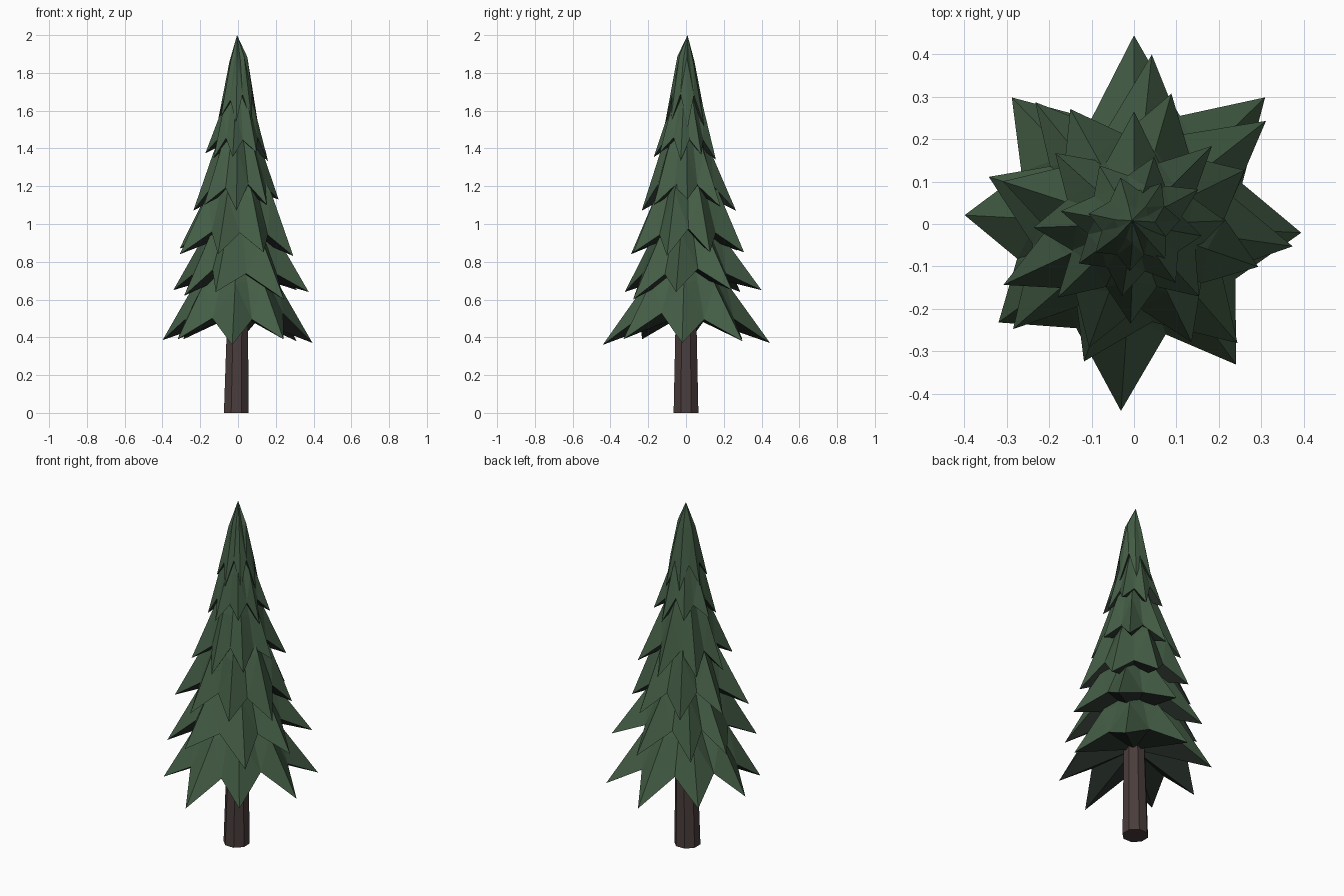
import bpy
import bmesh
import random
from math import sin, cos, radians
from mathutils import Vector

random.seed(4)
cube = bpy.data.objects.get("Cube")
if cube:
    bpy.data.objects.remove(cube)


def material(name, rgb):
    mat = bpy.data.materials.new(name)
    mat.use_nodes = True
    mat.diffuse_color = (*rgb, 1)
    mat.node_tree.nodes["Principled BSDF"].inputs["Base Color"].default_value = (*rgb, 1)
    return mat


needles = material("needle green", (0.057, 0.109, 0.060))
shade = material("dark underside green", (0.022, 0.031, 0.024))
bark = material("bark brown", (0.068, 0.047, 0.045))


def finish(bm, name, *mats):
    bmesh.ops.recalc_face_normals(bm, faces=bm.faces)
    mesh = bpy.data.meshes.new(name)
    bm.to_mesh(mesh)
    bm.free()
    for mat in mats:
        mesh.materials.append(mat)
    obj = bpy.data.objects.new(name, mesh)
    bpy.context.collection.objects.link(obj)


def polar(angle, radius, z):
    a = radians(angle)
    return Vector((radius * cos(a), radius * sin(a), z))


def strip(bm, lower, upper):
    """Triangulated band between two closed rings, folded along each bough."""
    n = len(lower)
    for i in range(n):
        j = (i + 1) % n
        if i % 2 == 0:      # bough tip to valley
            bm.faces.new((lower[i], lower[j], upper[i]))
            bm.faces.new((lower[j], upper[j], upper[i]))
        else:               # valley to next bough tip
            bm.faces.new((lower[i], lower[j], upper[j]))
            bm.faces.new((lower[i], upper[j], upper[i]))


def tier(name, tips, valley_r, valley_z, mid_r, mid_z, apex_z, inner_z):
    """Drooping star-shaped skirt of boughs; tips are (angle, radius, z)."""
    bm = bmesh.new()
    rim, mid = [], []
    n = len(tips)
    for i, (a, r, z) in enumerate(tips):
        b = tips[(i + 1) % n][0]
        half = a + ((b - a) % 360) / 2
        jr, jz = random.uniform(0.95, 1.05), random.uniform(-0.02, 0.02)
        rim.append(bm.verts.new(polar(a, r, z)))
        rim.append(bm.verts.new(polar(half, valley_r * jr, valley_z + jz)))
        mid.append(bm.verts.new(polar(a, mid_r * jr, mid_z + jz)))
        mid.append(bm.verts.new(polar(half, mid_r * 0.8, mid_z)))
    top = bm.verts.new((-0.005, 0.008, apex_z))
    under = bm.verts.new((0, 0, inner_z))
    strip(bm, rim, mid)
    for i in range(2 * n):
        j = (i + 1) % (2 * n)
        bm.faces.new((mid[i], mid[j], top))
        bm.faces.new((rim[j], rim[i], under)).material_index = 1
    finish(bm, name, needles, shade)


# Trunk: tapered octagonal post
bm = bmesh.new()
foot = [bm.verts.new(polar(22.5 + 45 * i, 0.071, 0) + Vector((-0.009, 0, 0))) for i in range(8)]
head = [bm.verts.new(polar(22.5 + 45 * i, 0.055, 0.7)) for i in range(8)]
for i in range(8):
    j = (i + 1) % 8
    bm.faces.new((foot[i], foot[j], head[j], head[i]))
bm.faces.new(foot[::-1])
bm.faces.new(head)
finish(bm, "trunk", bark)

# Lowest boughs, widest spread
first = [(-3, 0.395, 0.37), (44, 0.43, 0.38), (90, 0.445, 0.37), (134, 0.415, 0.39),
         (177, 0.40, 0.385), (216, 0.395, 0.39), (266, 0.442, 0.36), (306, 0.41, 0.39)]
tier("boughs_1", first, 0.28, 0.51, 0.22, 0.70, 1.0, 0.525)

# Second row
second = [(-8, 0.378, 0.64), (38, 0.395, 0.65), (84, 0.402, 0.65), (129, 0.37, 0.64),
          (162, 0.36, 0.65), (221, 0.378, 0.62), (250, 0.345, 0.64), (311, 0.372, 0.60)]
tier("boughs_2", second, 0.235, 0.75, 0.19, 0.94, 1.25, 0.75)

# Third row
third = [(-19, 0.31, 0.83), (26, 0.29, 0.85), (74, 0.32, 0.85), (119, 0.31, 0.86),
         (162, 0.325, 0.87), (205, 0.34, 0.84), (250, 0.31, 0.84), (296, 0.31, 0.85)]
tier("boughs_3", third, 0.205, 0.96, 0.175, 1.16, 1.48, 0.96)

# Fourth row
fourth = [(2, 0.215, 1.13), (45, 0.26, 1.09), (90, 0.265, 1.07), (138, 0.25, 1.08),
          (182, 0.237, 1.07), (224, 0.25, 1.10), (268, 0.235, 1.07), (312, 0.23, 1.10)]
tier("boughs_4", fourth, 0.16, 1.20, 0.135, 1.38, 1.70, 1.20)

# Top rows: tip radius, tip z, valley r, valley z, mid r, mid z, apex z, turn, count
rows = [
    (0.168, 1.36, 0.117, 1.46, 0.094, 1.61, 1.88, -14, 8),
    (0.114, 1.54, 0.08, 1.67, 0.048, 1.87, 2.00, 8, 7),
]
for k, (r, z, vr, vz, mr, mz, az, turn, count) in enumerate(rows):
    tips = [(turn + 360 / count * i + random.uniform(-5, 5),
             r * random.uniform(0.95, 1.05),
             z + random.uniform(-0.03, 0.03)) for i in range(count)]
    tier(f"boughs_{k + 5}", tips, vr, vz, mr, mz, az, vz)
